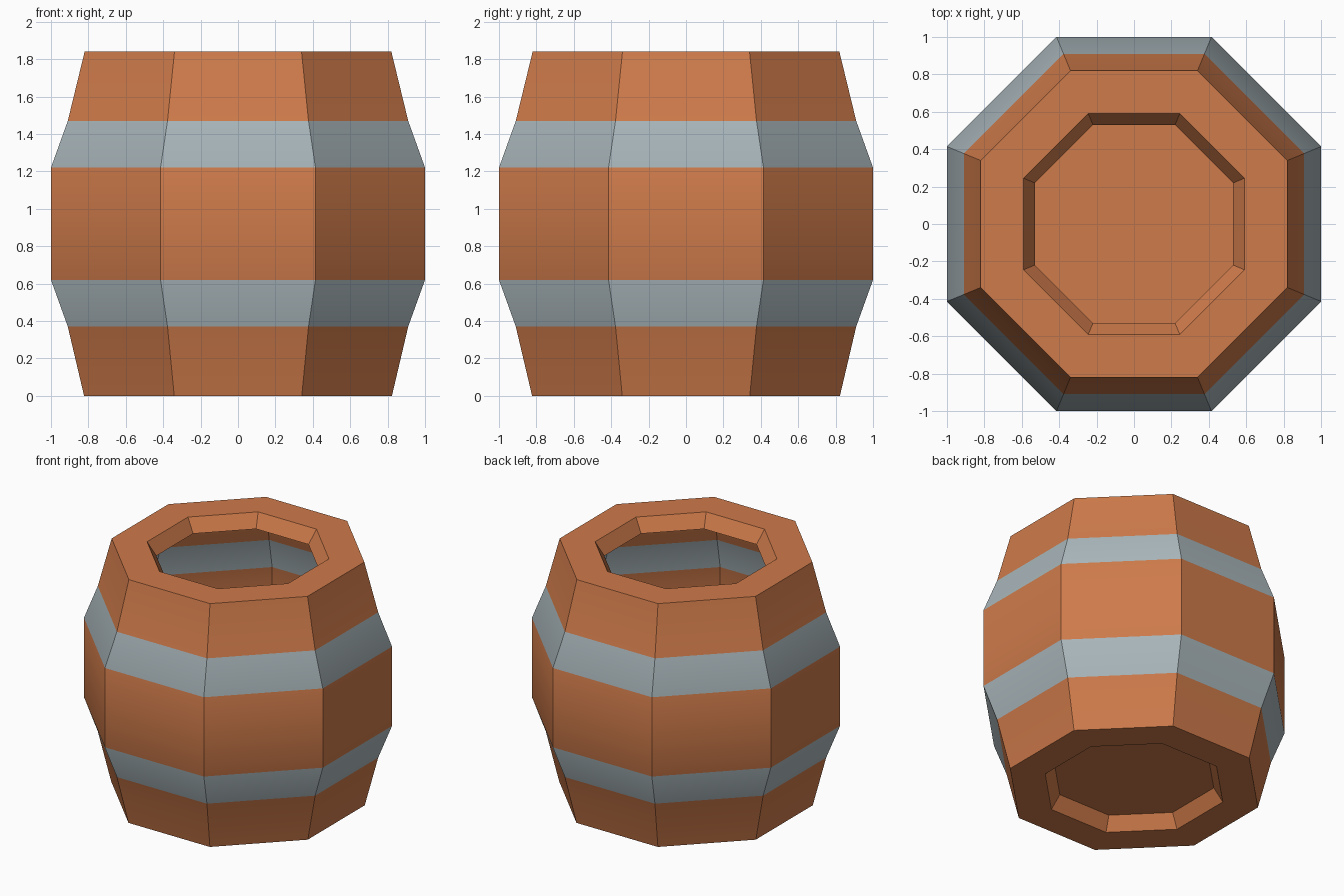
import bpy, bmesh, math

if "Cube" in bpy.data.objects:
    bpy.data.objects.remove(bpy.data.objects["Cube"])

SIDES = 8


def material(name, color):
    m = bpy.data.materials.new(name)
    m.diffuse_color = (*color, 1.0)
    m.use_nodes = True
    m.node_tree.nodes["Principled BSDF"].inputs["Base Color"].default_value = m.diffuse_color
    return m


wood = material("orange_wood", (0.62, 0.197, 0.069))
metal = material("grey_metal", (0.395, 0.465, 0.492))

# Barrel profile (flat-to-centre radius, height): base recess, staves, open top rim
profile = [(0.53, 0.10), (0.59, 0.0), (0.823, 0.0), (0.91, 0.37), (1.0, 0.62),
           (1.0, 1.22), (0.91, 1.47), (0.82, 1.84), (0.59, 1.84), (0.53, 1.74)]

bm = bmesh.new()


def ring(apothem, z):
    r = apothem / math.cos(math.pi / SIDES)
    angles = [(k + 0.5) * 2 * math.pi / SIDES for k in range(SIDES)]
    return [bm.verts.new((r * math.cos(a), r * math.sin(a), z)) for a in angles]


rings = [ring(r, z) for r, z in profile]

# Walls, with the two metal hoops picked by height
for lower, upper in zip(rings, rings[1:]):
    mid = (lower[0].co.z + upper[0].co.z) / 2
    hoop = 0.37 < mid < 0.62 or 1.22 < mid < 1.47
    for k in range(SIDES):
        n = (k + 1) % SIDES
        f = bm.faces.new((lower[k], lower[n], upper[n], upper[k]))
        f.material_index = 1 if hoop else 0

# Recessed base panel
bm.faces.new(rings[0][::-1])

mesh = bpy.data.meshes.new("barrel")
bm.to_mesh(mesh)
bm.free()
mesh.materials.append(wood)
mesh.materials.append(metal)

barrel = bpy.data.objects.new("barrel", mesh)
bpy.context.collection.objects.link(barrel)
bpy.context.view_layer.objects.active = barrel
barrel.select_set(True)
bpy.ops.object.shade_smooth_by_angle(angle=math.radians(30))
